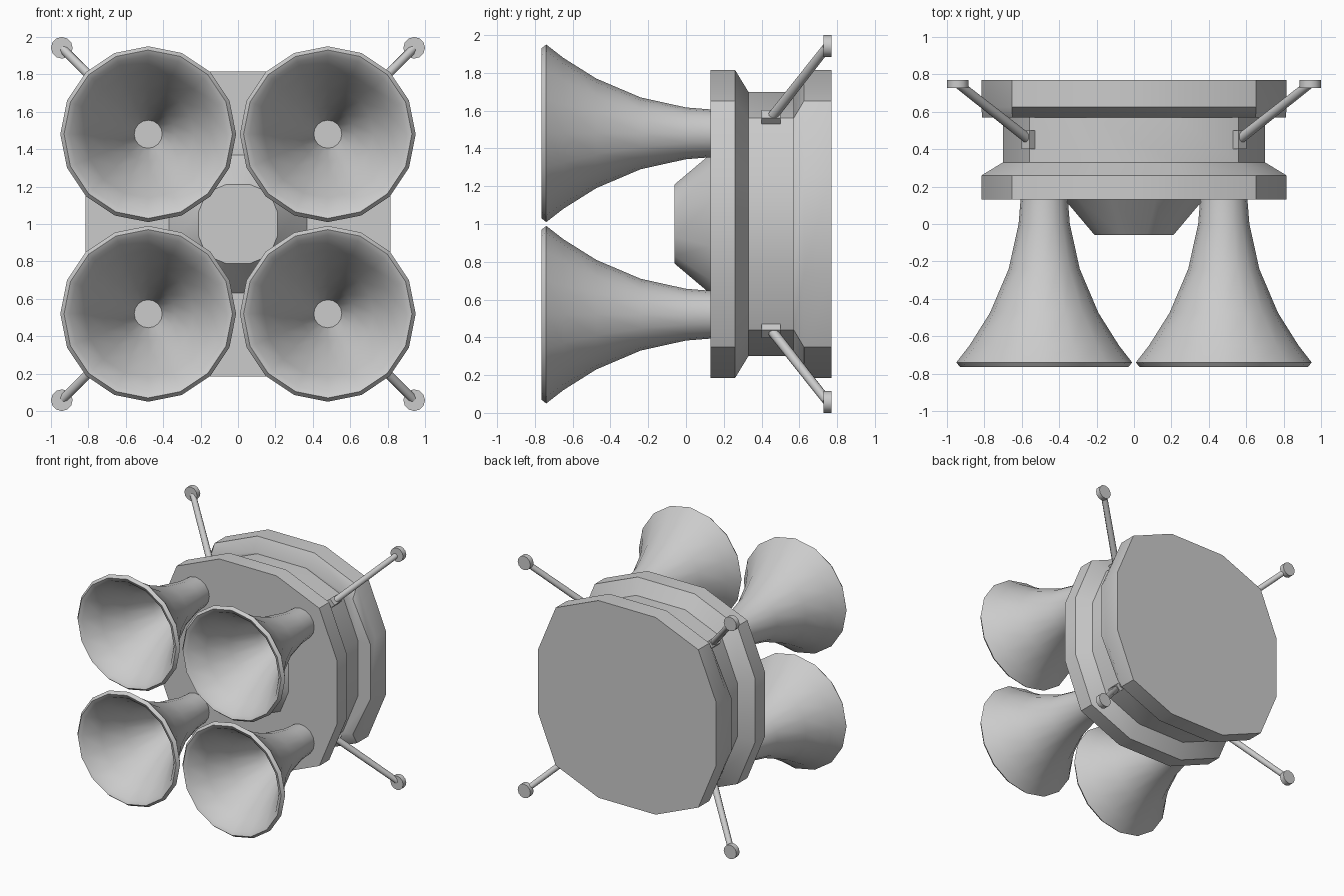
import bpy, bmesh, math
from mathutils import Vector, Matrix

if "Cube" in bpy.data.objects:
    bpy.data.objects.remove(bpy.data.objects["Cube"])

CZ = 1.0  # height of the model's centre


def finish(name, bm, angle=40):
    bmesh.ops.recalc_face_normals(bm, faces=bm.faces)
    me = bpy.data.meshes.new(name)
    bm.to_mesh(me)
    bm.free()
    ob = bpy.data.objects.new(name, me)
    bpy.context.collection.objects.link(ob)
    bpy.ops.object.select_all(action='DESELECT')
    ob.select_set(True)
    bpy.context.view_layer.objects.active = ob
    bpy.ops.object.shade_smooth_by_angle(angle=math.radians(angle))
    return ob


def loft(name, rings, angle=40):
    """Skin a list of equal-length rings of points and cap both ends."""
    bm = bmesh.new()
    loops = [[bm.verts.new(p) for p in r] for r in rings]
    n = len(loops[0])
    for a, b in zip(loops, loops[1:]):
        for i in range(n):
            j = (i + 1) % n
            bm.faces.new((a[i], a[j], b[j], b[i]))
    bm.faces.new(loops[0])
    bm.faces.new(loops[-1])
    return finish(name, bm, angle)


# twelve-sided rounded square, unit half-width
QUARTER = [(1.0, 0.32), (0.8, 0.8), (0.32, 1.0)]
SQUARE = []
for k in range(4):
    c, s = round(math.cos(k * math.pi / 2)), round(math.sin(k * math.pi / 2))
    SQUARE += [(x * c - z * s, x * s + z * c) for x, z in QUARTER]


def square_ring(y, hx, hz):
    return [(x * hx, y, CZ + z * hz) for x, z in SQUARE]


def round_ring(cx, cz, y, r, n=16):
    return [(cx + r * math.cos(2 * math.pi * i / n), y,
             cz + r * math.sin(2 * math.pi * i / n)) for i in range(n)]


# housing: front plate, recessed waist, back plate
loft("housing", [square_ring(*p) for p in (
    (0.13, 0.815, 0.815), (0.26, 0.815, 0.815), (0.33, 0.70, 0.70),
    (0.57, 0.70, 0.70), (0.57, 0.813, 0.70), (0.625, 0.815, 0.815),
    (0.77, 0.815, 0.815))])

# raised boss in the middle of the front plate
loft("front_boss", [square_ring(*p) for p in (
    (-0.06, 0.21, 0.21), (0.13, 0.37, 0.37), (0.15, 0.37, 0.37))])

# flared horn: outside from the base to the rim, then down the inside
HORN = [(0.15, 0.125), (0.0, 0.137), (-0.24, 0.19), (-0.475, 0.29),
        (-0.65, 0.40), (-0.74, 0.47), (-0.765, 0.45), (-0.75, 0.42),
        (-0.62, 0.34), (-0.45, 0.245), (-0.22, 0.145), (0.02, 0.075)]

for sx, side in ((-1, "left"), (1, "right")):
    for sz, level in ((-1, "lower"), (1, "upper")):
        tag = f"{level}_{side}"
        loft("horn_" + tag, [round_ring(sx * 0.48, CZ + sz * 0.48, y, r)
                             for y, r in HORN], 60)

        # bracket on the waist corner
        bm = bmesh.new()
        bmesh.ops.create_cube(bm, size=1, matrix=(
            Matrix.Translation((sx * 0.56, 0.45, CZ + sz * 0.56))
            @ Matrix.Rotation(-sx * sz * math.pi / 4, 4, 'Y')
            @ Matrix.Diagonal((0.06, 0.10, 0.06, 1))))
        finish("bracket_" + tag, bm)

        # strut reaching back and outward
        a = Vector((sx * 0.56, 0.45, CZ + sz * 0.56))
        b = Vector((sx * 0.935, 0.745, CZ + sz * 0.935))
        d = b - a
        bm = bmesh.new()
        bmesh.ops.create_cone(
            bm, cap_ends=True, segments=8, radius1=0.027, radius2=0.024,
            depth=d.length, matrix=Matrix.Translation((a + b) / 2)
            @ d.to_track_quat('Z', 'Y').to_matrix().to_4x4())
        finish("strut_" + tag, bm, 50)

        # foot disc at the strut's end
        loft("foot_" + tag, [round_ring(sx * 0.942, CZ + sz * 0.942, y, 0.058, 12)
                             for y in (0.728, 0.77)])
